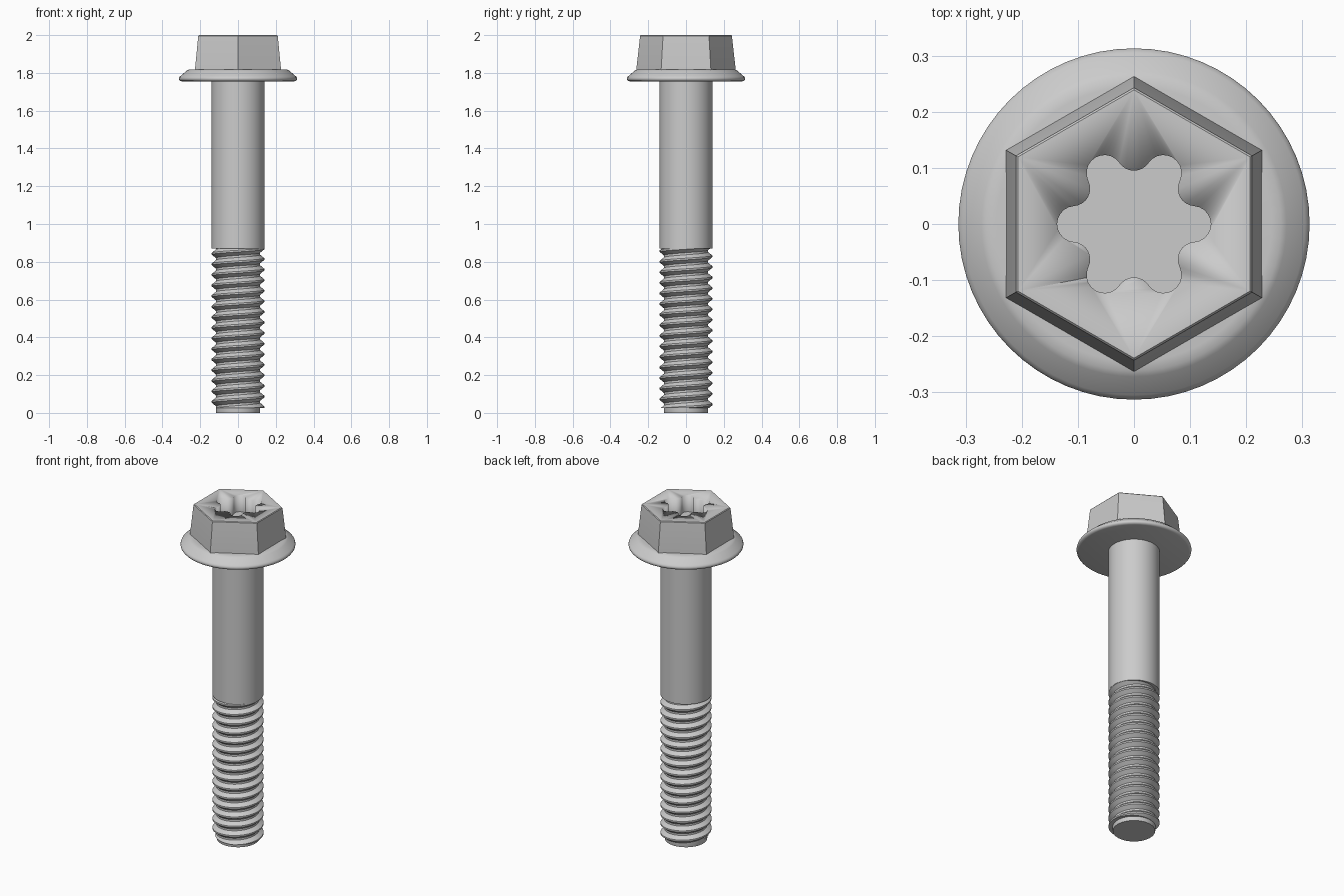
import bpy, bmesh
from math import sin, cos, pi, radians, atan2, hypot

if "Cube" in bpy.data.objects:
    bpy.data.objects.remove(bpy.data.objects["Cube"])

SEG = 64


def finish(bm, name):
    bmesh.ops.recalc_face_normals(bm, faces=bm.faces)
    me = bpy.data.meshes.new(name)
    bm.to_mesh(me)
    bm.free()
    ob = bpy.data.objects.new(name, me)
    bpy.context.collection.objects.link(ob)
    bpy.ops.object.select_all(action='DESELECT')
    ob.select_set(True)
    bpy.context.view_layer.objects.active = ob
    bpy.ops.object.shade_smooth_by_angle(angle=radians(32))
    return ob


def loft(name, loops):
    """Closed solid from stacked loops of (x, y, z) points."""
    bm = bmesh.new()
    rings = [[bm.verts.new(p) for p in loop] for loop in loops]
    n = len(rings[0])
    for a, b in zip(rings, rings[1:]):
        for i in range(n):
            j = (i + 1) % n
            bm.faces.new((a[i], a[j], b[j], b[i]))
    bm.faces.new(rings[0][::-1])
    bm.faces.new(rings[-1])
    return finish(bm, name)


def ring(r, z, n=SEG, start=0.0):
    return [(r * cos(start + 2 * pi * i / n), r * sin(start + 2 * pi * i / n), z)
            for i in range(n)]


def turned(name, profile):
    return loft(name, [ring(r, z) for r, z in profile])


# Plain shank and the flat tip below the thread
turned("shank", [(0.14, 0.87), (0.14, 1.77)])
turned("tip", [(0.115, 0.0), (0.117, 0.01), (0.117, 0.05)])

# Washer flange with rounded rim and sloping top
turned("flange", [(0.298, 1.755), (0.307, 1.758), (0.312, 1.764), (0.313, 1.77),
                  (0.311, 1.777), (0.305, 1.783), (0.272, 1.811), (0.262, 1.817),
                  (0.245, 1.819)])

# Tapered hex head
head = loft("hex_head", [ring(r, z, 6, pi / 2) for r, z in
                         [(0.263, 1.80), (0.263, 1.818), (0.243, 1.996), (0.239, 2.0)]])

# Six-lobe drive socket, outlined with tangent arcs
LOBE_D, LOBE_R, VALLEY_D, VALLEY_R = 0.105, 0.032, 0.1263, 0.0313
vx, vy = VALLEY_D * cos(pi / 6), VALLEY_D * sin(pi / 6)
a = atan2(vy, vx - LOBE_D)
sector = [(LOBE_D + LOBE_R * cos(t), LOBE_R * sin(t))
          for t in [-a + 2 * a * i / 10 for i in range(11)]]
v0, v1 = a + pi, 7 * pi / 3 - a - pi
sector += [(vx + VALLEY_R * cos(t), vy + VALLEY_R * sin(t))
           for t in [v0 + (v1 - v0) * i / 8 for i in range(1, 8)]]
outline = []
for k in range(6):
    c, s = cos(k * pi / 3), sin(k * pi / 3)
    outline += [(x * c - y * s, x * s + y * c) for x, y in sector]
cutter = loft("socket_cutter", [[(x, y, z) for x, y in outline] for z in (1.90, 2.05)])
cutter.hide_render = True

cut = head.modifiers.new("socket", 'BOOLEAN')
cut.operation = 'DIFFERENCE'
cut.solver = 'EXACT'
cut.object = cutter
bpy.context.view_layer.objects.active = head
bpy.ops.object.modifier_apply(modifier=cut.name)
bpy.data.objects.remove(cutter)

# Helical thread: one-pitch profile swept past both ends, then trimmed flat
PITCH, Z0, Z1 = 0.056, 0.025, 0.871
profile = [(0.117, 0.0), (0.117, 0.2), (0.139, 0.52), (0.139, 0.68), (0.117, 1.0)]
turns = int((Z1 - Z0) / PITCH) + 5
bm = bmesh.new()
prev = None
for i in range(turns * SEG + 1):
    t = 2 * pi * (i % SEG) / SEG
    row = [bm.verts.new((r * cos(t), r * sin(t), Z0 + PITCH * (i / SEG + f - 2.5)))
           for r, f in profile]
    if prev:
        for k in range(len(profile) - 1):
            bm.faces.new((prev[k], row[k], row[k + 1], prev[k + 1]))
    prev = row
bmesh.ops.remove_doubles(bm, verts=bm.verts, dist=1e-5)
for z, d in ((Z0, -1), (Z1, 1)):
    bmesh.ops.bisect_plane(bm, geom=bm.verts[:] + bm.edges[:] + bm.faces[:],
                           plane_co=(0, 0, z), plane_no=(0, 0, d), clear_outer=True)
bmesh.ops.holes_fill(bm, edges=[e for e in bm.edges if e.is_boundary], sides=0)
finish(bm, "thread")
